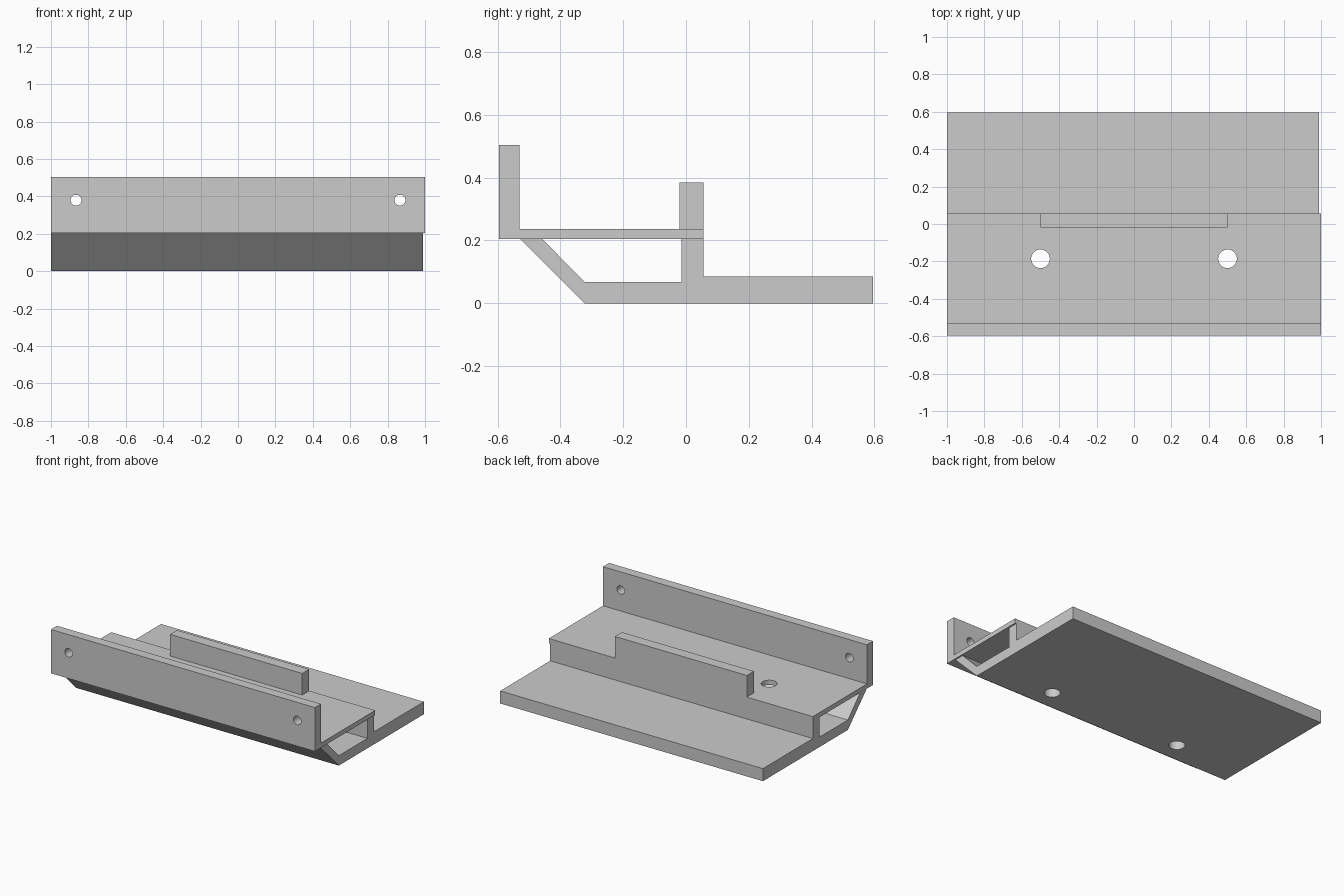
import bpy, bmesh
from math import pi
from mathutils import Matrix

cube = bpy.data.objects.get("Cube")
if cube:
    bpy.data.objects.remove(cube, do_unlink=True)

grey = bpy.data.materials.new("plain grey")
grey.use_nodes = True
grey.diffuse_color = (0.6, 0.6, 0.6, 1)
grey.node_tree.nodes["Principled BSDF"].inputs["Base Color"].default_value = (0.6, 0.6, 0.6, 1)


def add_object(name, bm):
    bmesh.ops.recalc_face_normals(bm, faces=bm.faces)
    mesh = bpy.data.meshes.new(name)
    bm.to_mesh(mesh)
    bm.free()
    mesh.materials.append(grey)
    obj = bpy.data.objects.new(name, mesh)
    bpy.context.collection.objects.link(obj)
    return obj


def extrude_profile(name, profile, x0, x1):
    """Sweep a closed (y, z) outline along x."""
    bm = bmesh.new()
    face = bm.faces.new([bm.verts.new((x0, y, z)) for y, z in profile])
    ext = bmesh.ops.extrude_face_region(bm, geom=[face])
    verts = [v for v in ext["geom"] if isinstance(v, bmesh.types.BMVert)]
    bmesh.ops.translate(bm, verts=verts, vec=(x1 - x0, 0, 0))
    return add_object(name, bm)


def drill(targets, name, centre, radius, depth, along_y=False):
    """Cut a round hole through each target."""
    bm = bmesh.new()
    turn = Matrix.Rotation(pi / 2 if along_y else 0, 4, "X")
    bmesh.ops.create_cone(bm, cap_ends=True, segments=32, radius1=radius, radius2=radius,
                          depth=depth, matrix=Matrix.Translation(centre) @ turn)
    cutter = add_object(name, bm)
    cutter.hide_render = True
    cutter.hide_set(True)
    cutter.display_type = "WIRE"
    for obj in targets:
        mod = obj.modifiers.new(name, "BOOLEAN")
        mod.operation = "DIFFERENCE"
        mod.solver = "EXACT"
        mod.object = cutter


BACK, FRONT, STEP = 0.596, -0.596, 0.056
UNDER, DECK = 0.204, 0.236

# Base slab with upright rib and sloped front leg
base = extrude_profile("base_bracket", [
    (-0.323, 0), (BACK, 0), (BACK, 0.086), (STEP, 0.086), (STEP, UNDER), (-0.014, UNDER),
    (-0.014, 0.068), (-0.323, 0.068), (-0.457, UNDER), (-0.527, UNDER)], -1, 0.99)

# Shelf with its tall front wall
shelf = extrude_profile("shelf_with_front_wall", [
    (FRONT, UNDER), (STEP, UNDER), (STEP, DECK), (-0.53, DECK), (-0.53, 0.504),
    (FRONT, 0.504)], -1, 1)

# Short stop bar on the rear edge of the shelf
extrude_profile("stop_bar", [
    (-0.02, DECK), (STEP, DECK), (STEP, 0.384), (-0.02, 0.384)], -0.5, 0.5)

# Mounting holes, mirrored left and right
for side, label in ((-1, "right"), (1, "left")):
    drill([base, shelf], f"{label}_vertical_hole_cutter", (side * 0.5, -0.186, 0.15), 0.05, 0.6)
    drill([shelf], f"{label}_wall_hole_cutter", (side * 0.866, -0.56, 0.38), 0.029, 0.2, True)
